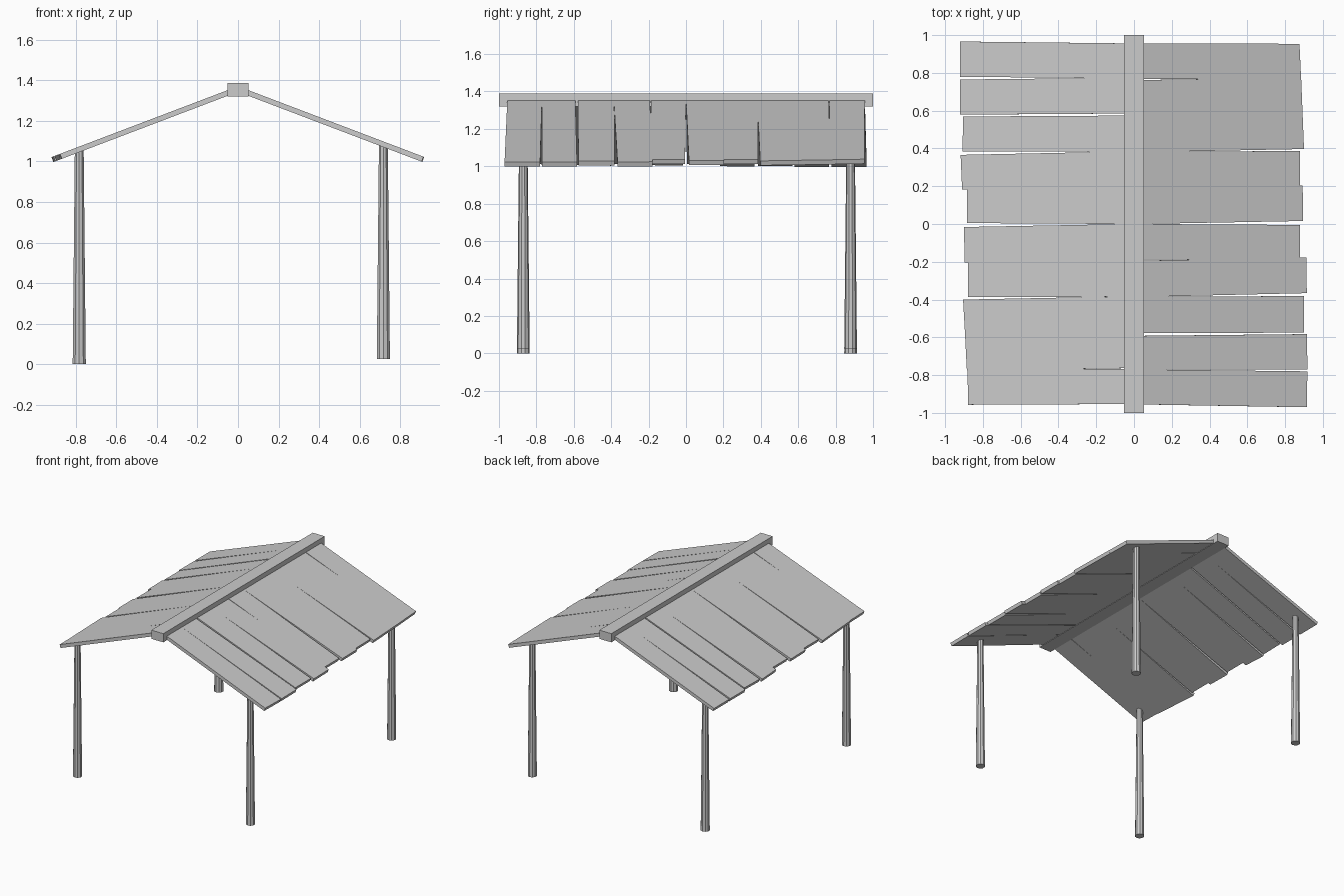
import bpy, bmesh

if "Cube" in bpy.data.objects:
    bpy.data.objects.remove(bpy.data.objects["Cube"])

SLOPE = 0.38          # roof drop per unit of x
INNER, THICK = 0.03, 0.026


def new_object(name, bm):
    bmesh.ops.recalc_face_normals(bm, faces=bm.faces)
    mesh = bpy.data.meshes.new(name)
    bm.to_mesh(mesh)
    bm.free()
    obj = bpy.data.objects.new(name, mesh)
    bpy.context.collection.objects.link(obj)
    return obj


def plank(name, side, ridge, eave, ends):
    """Tapered board: y range at ridge, y range at eave, eave x of both corners."""
    outline = [(INNER, ridge[0]), (ends[0], eave[0]), (ends[1], eave[1]), (INNER, ridge[1])]
    nx, nz = 0.355 * THICK, 0.935 * THICK
    bm = bmesh.new()
    top = [bm.verts.new((side * x, y, 1.371 - SLOPE * x)) for x, y in outline]
    low = [bm.verts.new((side * (x - nx), y, 1.371 - SLOPE * x - nz)) for x, y in outline]
    bm.faces.new(top)
    bm.faces.new(low[::-1])
    for i in range(4):
        j = (i + 1) % 4
        bm.faces.new((top[i], low[i], low[j], top[j]))
    return new_object(name, bm)


# Ridge beam
bm = bmesh.new()
bmesh.ops.create_cube(bm, size=1)
bmesh.ops.scale(bm, vec=(0.104, 2.0, 0.068), verts=bm.verts)
bmesh.ops.translate(bm, vec=(0, 0, 1.354), verts=bm.verts)
new_object("ridge_beam", bm)

# Roof boards, front to back: ridge y0, y1, eave y0, y1, eave x at y0, y1
right = [
    (-.955, -.770, -.970, -.780, .915, .918),
    (-.592 - .178, -.592, -.770, -.583, .918, .916),
    (-.578, -.384, -.575, -.382, .90, .90),
    (-.386, -.194, -.366, -.178, .915, .912),
    (-.188, .000, -.190, -.005, .88, .88),
    (.000, .192, .016, .203, .895, .893),
    (.190, .383, .190, .386, .88, .878),
    (.380, .574, .397, .574, .90, .893),
    (.574, .762, .574, .774, .893, .885),
    (.768, .956, .765, .954, .885, .876),
]
left = [
    (-.953, -.768, -.957, -.764, .878, .882),
    (-.763, -.577, -.775, -.577, .885, .895),
    (-.577, -.383, -.577, -.400, .895, .905),
    (-.385, -.192, -.386, -.195, .88, .88),
    (-.192, .000, -.203, -.016, .897, .90),
    (.000, .192, .005, .187, .883, .883),
    (.187, .384, .182, .366, .91, .918),
    (.382, .574, .384, .569, .908, .905),
    (.585, .774, .579, .765, .92, .92),
    (.772, .956, .779, .966, .92, .92),
]
for side, label, boards in ((1, "right", right), (-1, "left", left)):
    for i, b in enumerate(boards):
        plank(f"{label}_roof_board_{i + 1}", side, b[0:2], b[2:4], b[4:6])

# Tapered corner posts; the right pair starts slightly higher
for label, x, z0, z1 in (("left", -0.783, 0.0, 1.055), ("right", 0.717, 0.025, 1.078)):
    for end, y in (("front", -0.870), ("back", 0.880)):
        bm = bmesh.new()
        bmesh.ops.create_cone(bm, cap_ends=True, segments=10, radius1=0.034,
                              radius2=0.023, depth=z1 - z0)
        bmesh.ops.translate(bm, vec=(x, y, (z0 + z1) / 2), verts=bm.verts)
        new_object(f"{end}_{label}_post", bm)
